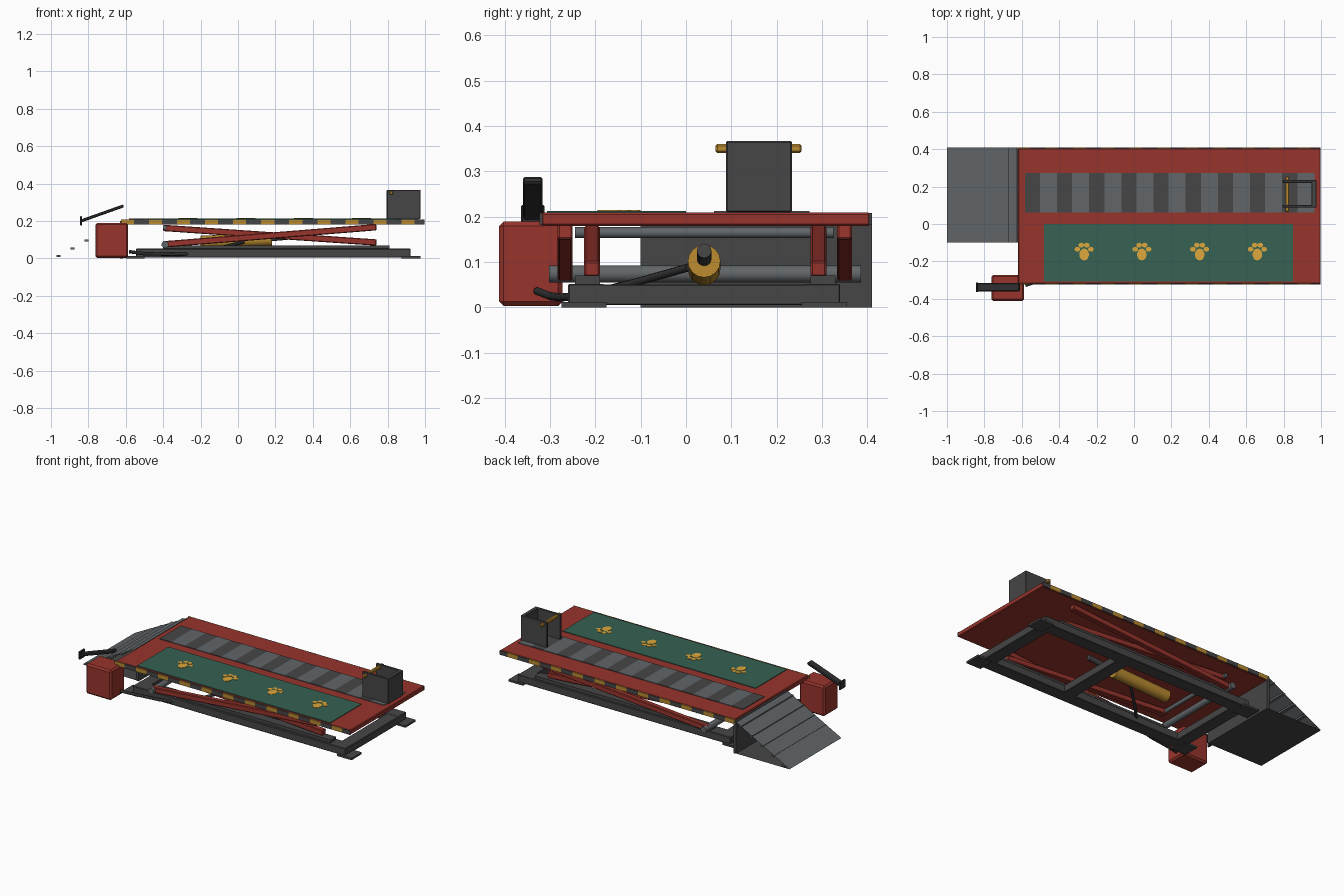
import bpy, bmesh, math
from mathutils import Vector

if "Cube" in bpy.data.objects:
    bpy.data.objects.remove(bpy.data.objects["Cube"])


def s2l(c):
    return tuple((v / 255 / 12.92) if v < 11 else ((v / 255 + 0.055) / 1.055) ** 2.4 for v in c) + (1,)


def mat(name, *rgb):
    m = bpy.data.materials.new(name)
    m.diffuse_color = s2l(rgb)
    m.use_nodes = True
    m.node_tree.nodes["Principled BSDF"].inputs["Base Color"].default_value = m.diffuse_color
    return m


RED = mat("red paint", 152, 52, 44)
DARK = mat("dark steel", 70, 70, 70)
BLACK = mat("black rubber", 48, 48, 50)
GREY = mat("grey steel", 97, 102, 105)
GREEN = mat("green mat", 54, 98, 82)
GOLD = mat("paw gold", 222, 168, 60)
YELLOW = mat("warning yellow", 185, 138, 48)


def finish(name, bm, m, smooth=False):
    me = bpy.data.meshes.new(name)
    bm.to_mesh(me)
    bm.free()
    ob = bpy.data.objects.new(name, me)
    bpy.context.collection.objects.link(ob)
    me.materials.append(m)
    if smooth:
        me.shade_smooth()
        me.set_sharp_from_angle(angle=math.radians(40))
    return ob


def box(name, x, y, z, m, bevel=0.0):
    bm = bmesh.new()
    bmesh.ops.create_cube(bm, size=1)
    for v in bm.verts:
        for i, (a, b) in enumerate((x, y, z)):
            v.co[i] = (a + b) / 2 + v.co[i] * (b - a)
    if bevel:
        bmesh.ops.bevel(bm, geom=bm.edges[:], offset=bevel, segments=1, affect='EDGES')
    return finish(name, bm, m)


def rod(name, a, b, r, m, n=16):
    a, b = Vector(a), Vector(b)
    bm = bmesh.new()
    bmesh.ops.create_cone(bm, cap_ends=True, segments=n, radius1=r, radius2=r, depth=(b - a).length)
    rot = (b - a).to_track_quat('Z', 'Y')
    for v in bm.verts:
        v.co = rot @ v.co + (a + b) / 2
    return finish(name, bm, m, True)


def beam(name, a, b, y, h, m, bevel=0.004):
    """Rectangular bar between two (x, z) points, spanning the y range."""
    L = math.dist(a, b) / 2
    ob = box(name, (-L, L), (-(y[1] - y[0]) / 2, (y[1] - y[0]) / 2), (-h / 2, h / 2), m, bevel)
    ob.rotation_euler.y = -math.atan2(b[1] - a[1], b[0] - a[0])
    ob.location = ((a[0] + b[0]) / 2, sum(y) / 2, (a[1] + b[1]) / 2)
    return ob


def sheet(name, quads, m):
    bm = bmesh.new()
    for q in quads:
        bm.faces.new([bm.verts.new(p) for p in q])
    bmesh.ops.remove_doubles(bm, verts=bm.verts[:], dist=1e-5)
    return finish(name, bm, m)


def discs(name, items, z, m):
    """Thin flat ellipses (x, y, rx, ry)."""
    bm = bmesh.new()
    for x, y, rx, ry in items:
        vs = bmesh.ops.create_cone(bm, cap_ends=True, segments=14, radius1=1, radius2=1, depth=0.003)["verts"]
        for v in vs:
            v.co = Vector((x + v.co.x * rx, y + v.co.y * ry, z + v.co.z))
    return finish(name, bm, m)


# Platform with hazard stripes along both long edges
box("platform", (-0.62, 0.998), (-0.319, 0.406), (0.18, 0.209), RED, 0.004)
for side, y in (("front", (-0.323, -0.317)), ("back", (0.404, 0.41))):
    for i in range(11):
        x = -0.626 + 0.15 * i
        box(side + "_yellow_stripe", (x, x + 0.07), y, (0.182, 0.208), YELLOW)
        box(side + "_dark_stripe", (x + 0.07, min(x + 0.15, 0.998)), y, (0.182, 0.208), DARK)

# Mat with paw prints
box("mat", (-0.48, 0.85), (-0.307, 0.0), (0.207, 0.213), GREEN)
for i in range(4):
    cx = -0.267 + 0.309 * i
    toes = [(cx + s * dx, dy, 0.015, 0.013) for s in (-1, 1) for dx, dy in ((0.036, -0.135), (0.015, -0.113))]
    discs("paw_print", [(cx, -0.163, 0.026, 0.032)] + toes, 0.2135, GOLD)

# Walking belt of alternating slats
for i in range(9):
    x = -0.584 + 0.172 * i
    box("dark_slat", (x, x + 0.081), (0.062, 0.272), (0.207, 0.213), DARK)
    box("grey_slat", (x + 0.081, x + 0.172), (0.062, 0.272), (0.207, 0.213), GREY)

# Head restraint box, open on top and towards the belt
for y in ((0.088, 0.102), (0.22, 0.234)):
    box("restraint_side", (0.795, 0.975), y, (0.21, 0.367), DARK, 0.003)
box("restraint_end", (0.95, 0.975), (0.09, 0.232), (0.21, 0.367), DARK, 0.003)
box("restraint_bar", (0.81, 0.83), (0.065, 0.255), (0.341, 0.36), YELLOW, 0.004)

# Ramp: sloping sheet, floor sheet, rear plate and tread bars
y0, y1 = -0.1, 0.41
sheet("ramp_slope", [[(-1, y0, 0.003), (-0.625, y0, 0.2), (-0.625, y1, 0.2), (-1, y1, 0.003)]], GREY)
sheet("ramp_floor", [[(-1, y0, 0.002), (-1, y1, 0.002), (-0.62, y1, 0.002), (-0.62, y0, 0.002)]], DARK)
box("ramp_rear_plate", (-0.632, -0.614), (y0, y1), (0.0, 0.2), DARK)
for i in range(5):
    x, z = -0.96 + 0.075 * i, 0.012 + 0.0415 * i
    box("ramp_tread", (x - 0.01, x + 0.01), (y0, y1), (z - 0.005, z + 0.006), GREY)

# Base frame with cross members, feet and guide rails
for y in ((-0.26, -0.18), (0.26, 0.34)):
    box("base_rail", (-0.545, 0.922), y, (0.005, 0.052), DARK, 0.003)
for x in ((-0.545, -0.465), (0.27, 0.35), (0.842, 0.922)):
    box("base_cross_member", x, (-0.26, 0.34), (0.005, 0.051), DARK, 0.003)
for y in ((-0.275, -0.175), (0.255, 0.355)):
    for x in ((-0.6, -0.5), (0.875, 0.975)):
        box("foot", x, y, (0, 0.012), DARK)
for y in ((-0.245, -0.19), (0.275, 0.33)):
    box("guide_rail", (-0.4, 0.81), y, (0.05, 0.07), DARK)

# Scissor arms and their cross shafts
for y in ((-0.283, -0.25), (0.333, 0.366)):
    beam("outer_scissor_arm", (-0.4, 0.075), (0.74, 0.167), y, 0.034, RED)
for y in ((-0.225, -0.19), (0.275, 0.31)):
    beam("inner_scissor_arm", (-0.4, 0.163), (0.74, 0.085), y, 0.034, RED)
rod("lower_shaft", (-0.39, -0.302, 0.074), (-0.39, 0.386, 0.074), 0.019, GREY)
rod("upper_shaft", (-0.39, -0.245, 0.165), (-0.39, 0.325, 0.165), 0.012, GREY)

# Hydraulic cylinder and hose
rod("hydraulic_barrel", (-0.2, 0.04, 0.085), (0.18, 0.04, 0.102), 0.036, YELLOW, 16)
rod("hydraulic_rod", (0.1, 0.04, 0.1), (0.36, 0.04, 0.125), 0.016, DARK)
cu = bpy.data.curves.new("hose", 'CURVE')
cu.dimensions = '3D'
cu.bevel_depth = 0.009
cu.bevel_resolution = 2
cu.use_fill_caps = True
path = [(-0.58, -0.328, 0.036), (-0.5, -0.3, 0.025), (-0.35, -0.275, 0.022),
        (-0.22, -0.24, 0.025), (-0.12, -0.13, 0.05), (0.03, 0.005, 0.088)]
sp = cu.splines.new('POLY')
sp.points.add(len(path) - 1)
for p, c in zip(sp.points, path):
    p.co = (*c, 1)
cu.materials.append(BLACK)
bpy.context.collection.objects.link(bpy.data.objects.new("hose", cu))

# Pump housing and foot pedal
box("pump_housing", (-0.763, -0.587), (-0.412, -0.272), (0.003, 0.19), RED, 0.01)
beam("pedal_lever", (-0.84, 0.2), (-0.612, 0.281), (-0.36, -0.316), 0.016, BLACK)
box("pedal_plate", (-0.845, -0.833), (-0.364, -0.312), (0.176, 0.226), BLACK, 0.003)
